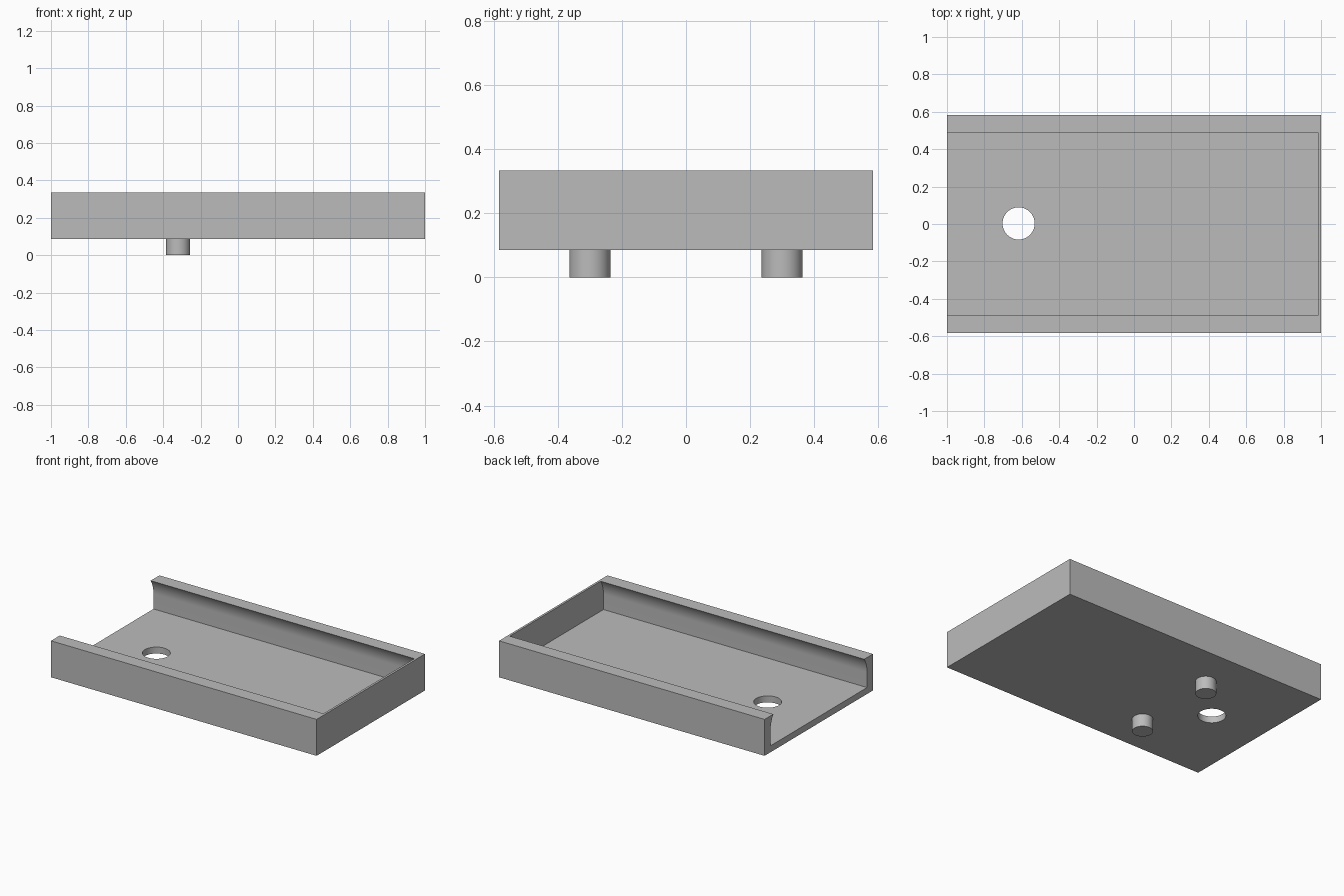
import bpy
import bmesh
import math

if "Cube" in bpy.data.objects:
    bpy.data.objects.remove(bpy.data.objects["Cube"], do_unlink=True)

BASE, FLOOR, TOP = 0.086, 0.13, 0.334     # heights of underside, tray floor and rim
HALF_WIDTH = 0.583
LIP, INNER = 0.489, 0.519                 # half widths of the opening and the cavity
CURVE = 0.10                              # height of the curved part under the lip

gray = bpy.data.materials.new("plain gray")
gray.use_nodes = True
gray.diffuse_color = (0.5, 0.5, 0.5, 1)
gray.node_tree.nodes["Principled BSDF"].inputs["Base Color"].default_value = (0.5, 0.5, 0.5, 1)


def extrude_profile(name, profile, x0, x1):
    """Solid made by sweeping a (y, z) profile along x."""
    bm = bmesh.new()
    face = bm.faces.new([bm.verts.new((x0, y, z)) for y, z in profile])
    out = bmesh.ops.extrude_face_region(bm, geom=[face])
    moved = [v for v in out["geom"] if isinstance(v, bmesh.types.BMVert)]
    bmesh.ops.translate(bm, verts=moved, vec=(x1 - x0, 0, 0))
    bmesh.ops.recalc_face_normals(bm, faces=bm.faces)
    mesh = bpy.data.meshes.new(name)
    bm.to_mesh(mesh)
    bm.free()
    obj = bpy.data.objects.new(name, mesh)
    bpy.context.collection.objects.link(obj)
    mesh.materials.append(gray)
    return obj


def cylinder(name, x, y, z0, z1, radius):
    bpy.ops.mesh.primitive_cylinder_add(vertices=64, radius=radius, depth=z1 - z0,
                                        location=(x, y, (z0 + z1) / 2))
    obj = bpy.context.object
    obj.name = name
    obj.data.materials.append(gray)
    return obj


def activate(obj):
    bpy.ops.object.select_all(action="DESELECT")
    obj.select_set(True)
    bpy.context.view_layer.objects.active = obj


def cut(target, cutter):
    activate(target)
    mod = target.modifiers.new("cut", "BOOLEAN")
    mod.operation = "DIFFERENCE"
    mod.solver = "EXACT"
    mod.object = cutter
    bpy.ops.object.modifier_apply(modifier=mod.name)
    bpy.data.objects.remove(cutter, do_unlink=True)


# Tray block
w = HALF_WIDTH
tray = extrude_profile("tray", [(-w, BASE), (w, BASE), (w, TOP), (-w, TOP)], -1, 1)

# Cavity: straight walls that curve inward to an overhanging lip, open at one end
inset = INNER - LIP
radius = (CURVE ** 2 + inset ** 2) / (2 * inset)
sweep = math.asin(CURVE / radius)
side = [(INNER, FLOOR)]
for i in range(13):
    a = sweep * i / 12
    side.append((INNER - radius * (1 - math.cos(a)), TOP - CURVE + radius * math.sin(a)))
side.append((LIP, TOP + 0.1))
profile = side + [(-y, z) for y, z in reversed(side)]
cut(tray, extrude_profile("cavity_cutter", profile, -1.2, 0.985))

# Round hole through the floor
cut(tray, cylinder("hole_cutter", -0.617, 0.003, 0, 0.25, 0.086))

# Two pegs under the tray
pegs = [cylinder(name, -0.32, y, 0, BASE, 0.064)
        for name, y in (("front_peg", -0.3), ("back_peg", 0.3))]

for obj in [tray] + pegs:
    activate(obj)
    bpy.ops.object.shade_smooth_by_angle(angle=math.radians(15))
